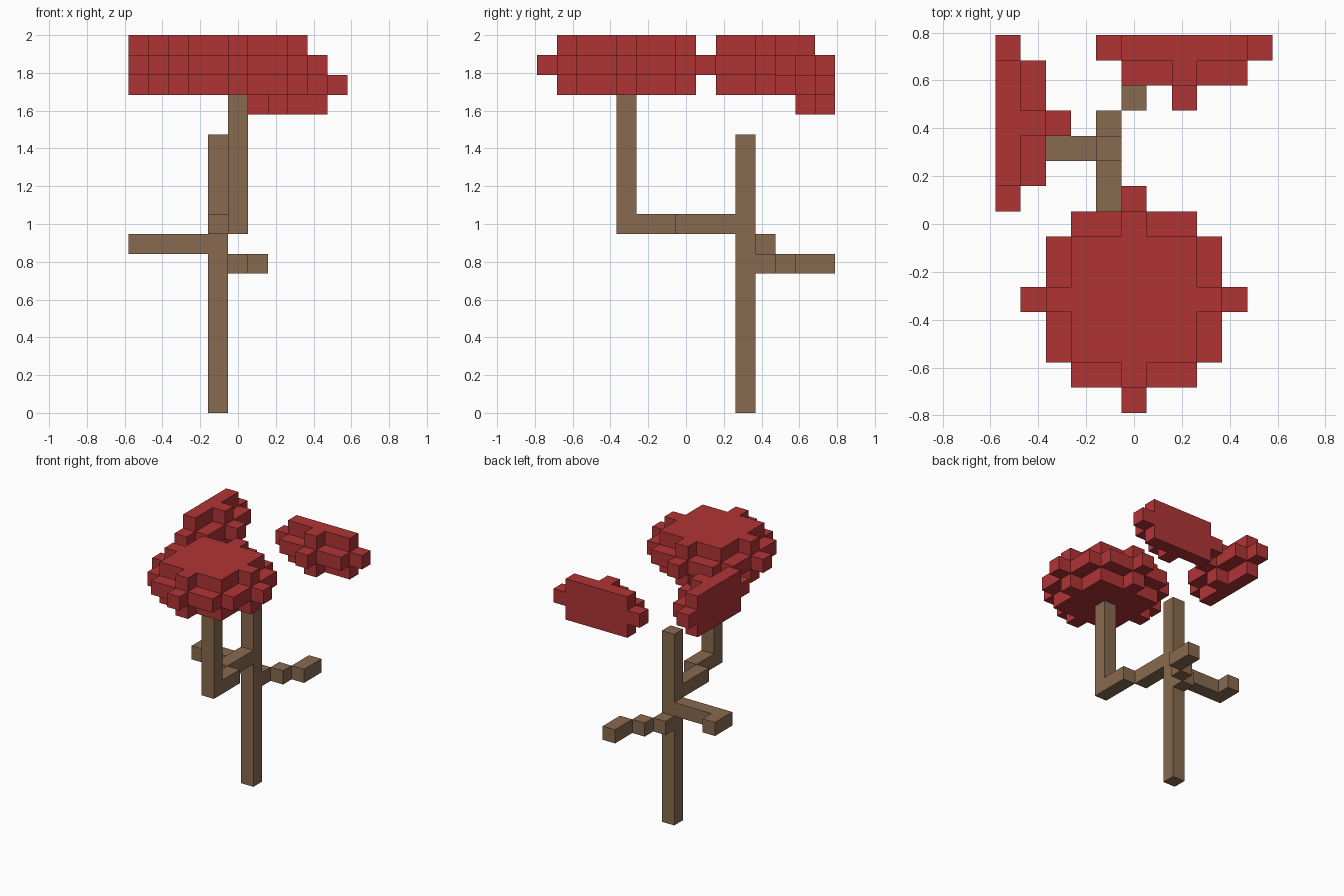
import bpy
import bmesh
from mathutils import Vector

cube = bpy.data.objects.get("Cube")
if cube:
    bpy.data.objects.remove(cube, do_unlink=True)

UNIT = 2 / 19  # edge of one block; the tree is 19 blocks tall
HALF_X, HALF_Y = 5, 7  # blocks either side of the centre; foliage is cut off here


def make_material(name, color):
    mat = bpy.data.materials.new(name)
    mat.use_nodes = True
    mat.diffuse_color = color
    mat.node_tree.nodes["Principled BSDF"].inputs["Base Color"].default_value = color
    return mat


bark = make_material("brown bark", (0.246, 0.144, 0.078, 1))
leaf = make_material("red leaf", (0.434, 0.034, 0.036, 1))


def run(x, y, z):
    """Blocks of a straight box; each argument is an index or an inclusive pair."""
    spans = [range(v[0], v[1] + 1) if isinstance(v, tuple) else (v,) for v in (x, y, z)]
    return {(i, j, k) for i in spans[0] for j in spans[1] for k in spans[2]}


def leaf_cluster(cx, cy, cz):
    """Flattened three-layer ball of blocks, cut off at the outer limits."""
    return {(x, y, cz + dz)
            for dz in (-1, 0, 1)
            for x in range(-HALF_X, HALF_X + 1)
            for y in range(-HALF_Y, HALF_Y + 1)
            if (x - cx) ** 2 + (y - cy) ** 2 <= 16 - 7 * dz * dz}


def build_blocks(name, cells, mat):
    """Outer skin of a set of blocks, with flat areas merged."""
    bm = bmesh.new()
    for cell in cells:
        centre = Vector(cell) + Vector((0, 0, 0.5))
        for axis in range(3):
            for sign in (-1, 1):
                normal = Vector((0, 0, 0))
                normal[axis] = sign
                if tuple(int(c + n) for c, n in zip(cell, normal)) in cells:
                    continue
                u = Vector((0, 0, 0))
                u[(axis + 1) % 3] = 0.5
                v = normal.cross(u)
                mid = centre + normal * 0.5
                corners = (mid - u - v, mid + u - v, mid + u + v, mid - u + v)
                bm.faces.new([bm.verts.new(p * UNIT) for p in corners])
    bmesh.ops.remove_doubles(bm, verts=bm.verts, dist=UNIT * 0.01)
    bmesh.ops.dissolve_limit(bm, angle_limit=0.01, verts=bm.verts, edges=bm.edges)
    mesh = bpy.data.meshes.new(name)
    bm.to_mesh(mesh)
    bm.free()
    mesh.materials.append(mat)
    obj = bpy.data.objects.new(name, mesh)
    bpy.context.collection.objects.link(obj)


# Trunk and branches
build_blocks("trunk", run(-1, 3, (0, 13)), bark)
build_blocks("front_branch",
             run(-1, (0, 2), 9) | run(0, (-3, -1), 9) | run(0, -3, (10, 15)), bark)
build_blocks("right_branch", run((-5, -2), 3, 8) | run(-5, 4, 8), bark)
build_blocks("back_branch", run(-1, 4, 7) | run(0, 5, 7) | run(1, (6, 7), 7), bark)

# Foliage
build_blocks("front_foliage", leaf_cluster(0, -3, 17), leaf)
build_blocks("right_foliage", leaf_cluster(-7, 4, 17), leaf)
build_blocks("back_foliage", leaf_cluster(2, 9, 16), leaf)
